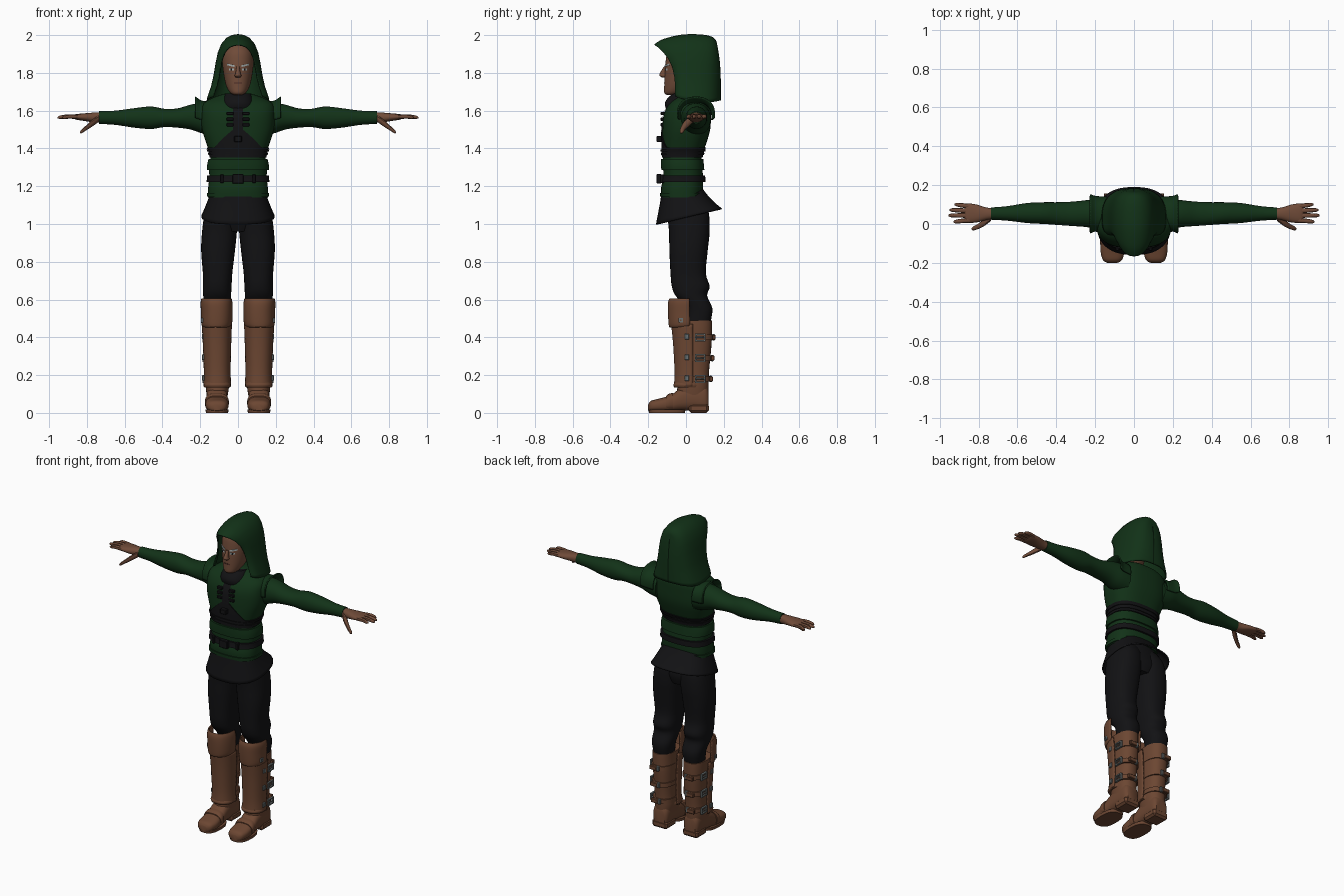
import bpy, bmesh
from math import sin, cos, radians, copysign
from mathutils import Vector, Matrix

if "Cube" in bpy.data.objects:
    bpy.data.objects.remove(bpy.data.objects["Cube"], do_unlink=True)


def material(name, r, g, b):
    m = bpy.data.materials.new(name)
    m.use_nodes = True
    m.diffuse_color = (r, g, b, 1)
    shader = next(n for n in m.node_tree.nodes if n.type == 'BSDF_PRINCIPLED')
    shader.inputs["Base Color"].default_value = (r, g, b, 1)
    shader.inputs["Roughness"].default_value = 0.8
    return m


GREEN = material("green_cloth", .006, .032, .009)
BLACK = material("black_cloth", .006, .006, .007)
LEATHER = material("brown_leather", .15, .062, .032)
SKIN = material("skin", .16, .07, .04)
METAL = material("grey_metal", .14, .16, .16)
PALE = material("pale_grey", .35, .4, .4)
LIP = material("lip_brown", .07, .025, .018)


def finish(name, bm, mat, thick=0, angle=40):
    bmesh.ops.recalc_face_normals(bm, faces=bm.faces[:])
    me = bpy.data.meshes.new(name)
    bm.to_mesh(me)
    bm.free()
    me.materials.append(mat)
    me.shade_smooth()
    me.set_sharp_from_angle(angle=radians(angle))
    ob = bpy.data.objects.new(name, me)
    bpy.context.scene.collection.objects.link(ob)
    if thick:
        mod = ob.modifiers.new("thickness", 'SOLIDIFY')
        mod.thickness, mod.offset = thick, 0
    return ob


def sheet(name, rows, mat, closed=True, caps=False, thick=0):
    """Quad surface through rows of points."""
    bm = bmesh.new()
    vs = [[bm.verts.new(p) for p in row] for row in rows]
    n = len(rows[0])
    for a, b in zip(vs, vs[1:]):
        for i in range(n if closed else n - 1):
            j = (i + 1) % n
            bm.faces.new((a[i], a[j], b[j], b[i]))
    if caps:
        bm.faces.new(vs[0])
        bm.faces.new(vs[-1])
    return finish(name, bm, mat, thick)


def dense(rings, k=4):
    """Smooth interpolation between cross-sections."""
    out, last = [], len(rings) - 1
    for i in range(last):
        a, b, c, d = (rings[min(max(i + o, 0), last)] for o in (-1, 0, 1, 2))
        for s in range(k):
            t = s / k
            out.append([q + t * (r - p) / 2 + t * t * (p - 2.5 * q + 2 * r - w / 2)
                        + t ** 3 * (1.5 * (q - r) + (w - p) / 2)
                        for p, q, r, w in zip(a, b, c, d)])
    return out + [list(rings[-1])]


def on_ring(ring, deg, p, axis='z', off=0, s=1):
    """Point on a rounded cross-section (position, u range, v range)."""
    t, u0, u1, v0, v1 = ring
    c, d = cos(radians(deg)), sin(radians(deg))
    u = (u0 + u1) / 2 + ((u1 - u0) / 2 + off) * copysign(abs(c) ** (2 / p), c)
    v = (v0 + v1) / 2 + ((v1 - v0) / 2 + off) * copysign(abs(d) ** (2 / p), d)
    x, y, z = {'x': (t, u, v), 'y': (u, t, v), 'z': (u, v, t)}[axis]
    return Vector((s * x, y, z))


def angles(arc, n):
    full = arc[1] - arc[0] >= 360
    return [arc[0] + (arc[1] - arc[0]) * i / (n if full else n - 1) for i in range(n)], full


def loft(name, rings, mat, axis='z', s=1, p=2.3, n=28, arc=(0, 360), thick=0, tilt=0):
    degs, full = angles(arc, n)
    rows = [[on_ring(r, a, p, axis, 0, s) for a in degs] for r in dense(rings)]
    for i, row in enumerate(rows):
        for v in row:
            v.z += tilt * v.y * i / (len(rows) - 1)
    return sheet(name, rows, mat, full, full and not thick, thick)


def band(name, rings, lo, hi, mat, arc=(0, 360), off=.006, p=2.6, n=64):
    """Raised strip that follows a lofted body between two heights."""
    body = dense(rings)
    degs, full = angles(arc, n)

    def at(deg, f, o):
        low, high = (h(deg) if callable(h) else h for h in (lo, hi))
        z = low + (high - low) * f
        for a, b in zip(body, body[1:]):
            if a[0] <= z <= b[0]:
                t = (z - a[0]) / max(b[0] - a[0], 1e-6)
                ring = [u + (v - u) * t for u, v in zip(a, b)]
                return on_ring(ring, deg, p, 'z', o)
        return on_ring(body[-1], deg, p, 'z', o)
    steps = [(0, -.004), (0, off), (.33, off), (.67, off), (1, off), (1, -.004)]
    return sheet(name, [[at(a, f, o) for a in degs] for f, o in steps], mat, full)


def box(name, centre, size, mat, bevel=.003):
    bm = bmesh.new()
    bmesh.ops.create_cube(bm, size=1, matrix=Matrix.Translation(centre) @ Matrix.Diagonal((*size, 1)))
    bmesh.ops.bevel(bm, geom=bm.edges[:], offset=bevel, segments=1, affect='EDGES')
    return finish(name, bm, mat, angle=30)


def frame(name, centre, size, mat, bar=.008):
    """Square buckle ring facing sideways."""
    (x, y, z), (w, h) = centre, (size[0] / 2, size[1] / 2)
    rows = []
    for i, j in ((-1, -1), (1, -1), (1, 1), (-1, 1), (-1, -1)):
        rows.append([(x + dx, y + i * (w + k), z + j * (h + k))
                     for dx, k in ((-.006, 0), (.006, 0), (.006, -bar), (-.006, -bar))])
    return sheet(name, rows, mat)


def sym(*rows):
    """Cross-sections symmetric in x, from height, half width, front, back."""
    return [(z, -w, w, a, b) for z, w, a, b in rows]


# Tunic
torso = sym((1.14, .158, -.13, .085), (1.19, .158, -.132, .09), (1.25, .152, -.12, .09),
            (1.31, .154, -.122, .085), (1.36, .145, -.122, .083), (1.42, .165, -.125, .105),
            (1.5, .19, -.125, .128), (1.58, .195, -.118, .132), (1.635, .185, -.09, .13),
            (1.67, .13, -.05, .115), (1.69, .07, -.03, .08))
loft("tunic", torso, GREEN, p=2.6, n=48)
band("tunic_hem", torso, 1.145, 1.165, GREEN)
band("sash", torso, 1.285, 1.345, GREEN, off=.01)


def corset_top(deg):
    across = abs(cos(radians(deg))) ** .77
    return 1.405 + (.115 * max(0, 1 - across / .75) if sin(radians(deg)) < 0 else 0)


band("corset", torso, 1.352, corset_top, BLACK)
for i, z in enumerate((1.365, 1.385)):
    band(f"corset_cord_{i}", torso, z, z + .01, BLACK, off=.011)
band("belt", torso, 1.222, 1.256, BLACK, off=.012)
box("belt_buckle", (0, -.143, 1.239), (.06, .026, .05), BLACK)
band("chest_placket", torso, 1.49, 1.655, BLACK, arc=(266, 274), n=5)
box("corset_clasp", (0, -.142, 1.45), (.04, .03, .03), BLACK)
for s, side in ((1, "left"), (-1, "right")):
    box(f"{side}_belt_loop", (s * .085, -.127, 1.239), (.018, .022, .046), BLACK)
    for i, z in enumerate((1.525, 1.555, 1.585)):
        box(f"{side}_toggle_{i}", (s * .042, -.124, z), (.036, .02, .017), BLACK)

# Skirt and hips
loft("skirt", sym((1.19, .135, -.122, .08), (1.12, .158, -.135, .125), (1.035, .19, -.155, .188)),
     BLACK, p=2.5, n=48, thick=.008, tilt=.24)
loft("hips", sym((.96, .09, -.07, .1), (1.02, .15, -.09, .115), (1.1, .15, -.1, .1),
                 (1.18, .13, -.1, .08)), BLACK)

# Head
head = sym((1.683, .02, -.1, -.06), (1.695, .042, -.115, -.01), (1.735, .064, -.115, .05),
           (1.8, .077, -.113, .08), (1.86, .083, -.108, .09), (1.91, .078, -.098, .09),
           (1.945, .055, -.07, .075), (1.962, .02, -.03, .03))
loft("head", head, SKIN, p=2.1, n=36)
loft("nose", sym((1.775, .01, -.125, -.1), (1.785, .018, -.14, -.1), (1.8, .013, -.137, -.1),
                 (1.835, .008, -.116, -.1)), SKIN, n=12)
band("mouth", head, 1.743, 1.75, LIP, arc=(253, 287), off=.002, p=2.1, n=9)
for s, side in ((1, "left"), (-1, "right")):
    def strip(part, a, b, lo, hi, mat, off):
        arc = sorted((270 + s * a, 270 + s * b))
        band(f"{side}_{part}", head, lo, hi, mat, arc, off, 2.1, 8)
    strip("eye", 14, 34, 1.813, 1.824, PALE, .002)
    strip("pupil", 21, 27, 1.813, 1.824, BLACK, .004)
    strip("eyebrow", 11, 42, lambda d: 1.828 + abs(d - 270) * .0003,
          lambda d: 1.837 + abs(d - 270) * .0003, PALE, .004)
loft("collar", sym((1.59, .1, -.1, .1), (1.635, .09, -.112, .1), (1.665, .08, -.098, .09),
                   (1.69, .068, -.07, .08)), BLACK, n=32)

# Hood: arches from the open rim to the closed back
profile = [(.162, 0), (.157, .06), (.14, .2), (.127, .36), (.114, .58), (.103, .73),
           (.085, .86), (.058, .95), (.028, .99), (0, 1)]
arch = [(-w, f) for w, f in profile] + [(w, f) for w, f in profile[-2::-1]]
hood_rows = []
# Each arch: side depth, forward lean at the peak, width factor, top and bottom heights
for y, lean, wide, top, low in dense([
        (-.055, -.11, .8, 1.948, 1.675), (-.03, -.09, .95, 1.975, 1.665),
        (.02, -.045, 1, 1.998, 1.655), (.08, -.01, .98, 2, 1.645),
        (.13, 0, .85, 1.99, 1.645), (.163, -.008, .6, 1.97, 1.65),
        (.178, -.016, .3, 1.945, 1.655), (.181, -.018, .0, 1.935, 1.655)]):
    hood_rows.append([(w * wide, y + lean * f ** 3.5, low + (top - low) * f) for w, f in arch])
sheet("hood", hood_rows, GREEN, closed=False, thick=.008)

for s, side in ((1, "left"), (-1, "right")):
    # Arm and hand
    loft(f"{side}_sleeve", [(.13, -.02, .13, 1.47, 1.63), (.19, -.025, .13, 1.48, 1.64),
         (.25, -.015, .122, 1.5, 1.632), (.32, -.01, .115, 1.51, 1.612),
         (.39, -.005, .112, 1.513, 1.61), (.46, 0, .112, 1.503, 1.622),
         (.55, .005, .108, 1.51, 1.613), (.65, .017, .092, 1.525, 1.6),
         (.735, .022, .085, 1.53, 1.597)], GREEN, 'x', s, 2.1)
    loft(f"{side}_shoulder_cap", [(.14, -.03, .138, 1.49, 1.645), (.195, -.034, .14, 1.49, 1.65),
         (.226, -.045, .15, 1.49, 1.672)], GREEN, 'x', s, arc=(-10, 190), thick=.008)
    loft(f"{side}_palm", [(.71, .028, .08, 1.537, 1.59), (.76, .02, .085, 1.537, 1.59),
         (.81, .008, .1, 1.545, 1.586), (.855, .006, .106, 1.552, 1.582),
         (.872, .012, .1, 1.558, 1.576)], SKIN, 'x', s, n=20)
    for i, (y, end, tip) in enumerate(((.019, .93, .012), (.044, .955, .044),
                                       (.068, .95, .072), (.092, .925, .1))):
        loft(f"{side}_finger_{i}", [(x, c - r, c + r, z - r, z + r) for x, c, z, r in (
             (.845, y, 1.567, .012), ((.85 + end) / 2, (y + tip) / 2, 1.569, .0115),
             (end - .012, tip, 1.565, .009), (end, tip, 1.563, .003))], SKIN, 'x', s, n=10)
    loft(f"{side}_thumb", [(x, y - r, y + r, z - r, z + r) for x, y, z, r in (
         (.735, .035, 1.56, .018), (.77, .008, 1.535, .018), (.805, -.014, 1.508, .013),
         (.828, -.023, 1.49, .01), (.836, -.025, 1.484, .003))], SKIN, 'x', s, n=12)

    # Trousers
    loft(f"{side}_trouser_leg", [(.46, .055, .165, .0, .125), (.55, .042, .176, 0, .14),
         (.62, .037, .184, -.055, .112), (.67, .034, .186, -.075, .125),
         (.74, .03, .186, -.082, .105), (.86, .016, .195, -.088, .115),
         (.96, .006, .19, -.09, .125), (1.06, .0, .175, -.1, .12),
         (1.12, .005, .145, -.1, .09)], BLACK, s=s, p=2.4)

    # Boot
    shaft = [(.09, .055, .165, -.05, .118), (.15, .047, .172, -.045, .12),
             (.22, .05, .17, -.045, .122), (.36, .046, .175, -.052, .135),
             (.45, .046, .178, -.058, .138), (.49, .046, .178, -.058, .138)]
    loft(f"{side}_boot_shaft", shaft, LEATHER, s=s, p=2.4)
    loft(f"{side}_shin_guard", [(.14, .04, .18, -.06, .12), (.22, .043, .177, -.057, .122),
         (.36, .04, .182, -.064, .13), (.47, .036, .188, -.075, .135)],
         LEATHER, s=s, arc=(178, 362), thick=.008)
    loft(f"{side}_knee_guard", [(.455, .05, .178, -.084, .1), (.47, .036, .19, -.088, .128),
         (.53, .032, .192, -.092, .13), (.58, .033, .194, -.092, .13),
         (.605, .038, .19, -.084, .12)], LEATHER, s=s, arc=(180, 360), thick=.008)
    loft(f"{side}_ankle_cuff", [(.135, .042, .178, -.062, .085), (.147, .038, .182, -.067, .085),
         (.16, .042, .178, -.062, .085)], LEATHER, s=s)
    loft(f"{side}_foot", [(-.2, .085, .137, .012, .045), (-.185, .062, .16, .008, .064),
         (-.14, .05, .172, .006, .076), (-.08, .055, .17, .006, .094), (-.03, .055, .168, .012, .13),
         (.04, .055, .166, .012, .155), (.1, .058, .162, .006, .15), (.119, .072, .148, .01, .12)],
         LEATHER, 'y', s, 2.6)
    loft(f"{side}_instep_strap", [(-.105, .05, .174, .01, .09), (-.09, .048, .176, .01, .101),
         (-.07, .05, .174, .01, .106)], LEATHER, 'y', s, 2.6)
    loft(f"{side}_sole", [(0, .052, .17, -.196, -.005), (.018, .05, .172, -.199, -.003)],
         LEATHER, s=s, p=2.6)
    box(f"{side}_heel", (s * .11, .068, .024), (.108, .106, .048), LEATHER, .012)
    frame(f"{side}_knee_stud", (s * .19, -.028, .49), (.024, .024), METAL)

    # Boot straps and buckles
    for i, (z, back) in enumerate(((.18, .121), (.29, .129), (.4, .136))):
        loft(f"{side}_strap_{i}", [(z + h, .044, .18, -.035, back + .008) for h in (-.014, .014)],
             LEATHER, s=s, p=2.4)
        frame(f"{side}_buckle_{i}", (s * .182, .075, z), (.055, .042), METAL)
        box(f"{side}_buckle_pin_{i}", (s * .185, .075, z), (.008, .05, .007), METAL, .002)
        box(f"{side}_clasp_{i}", (s * .184, .005, z + .004), (.012, .024, .03), METAL)
        box(f"{side}_strap_end_{i}", (s * .13, back + .012, z), (.05, .018, .026), LEATHER)
        box(f"{side}_back_stud_{i}", (s * .1, back + .01, z), (.018, .014, .034), METAL)
